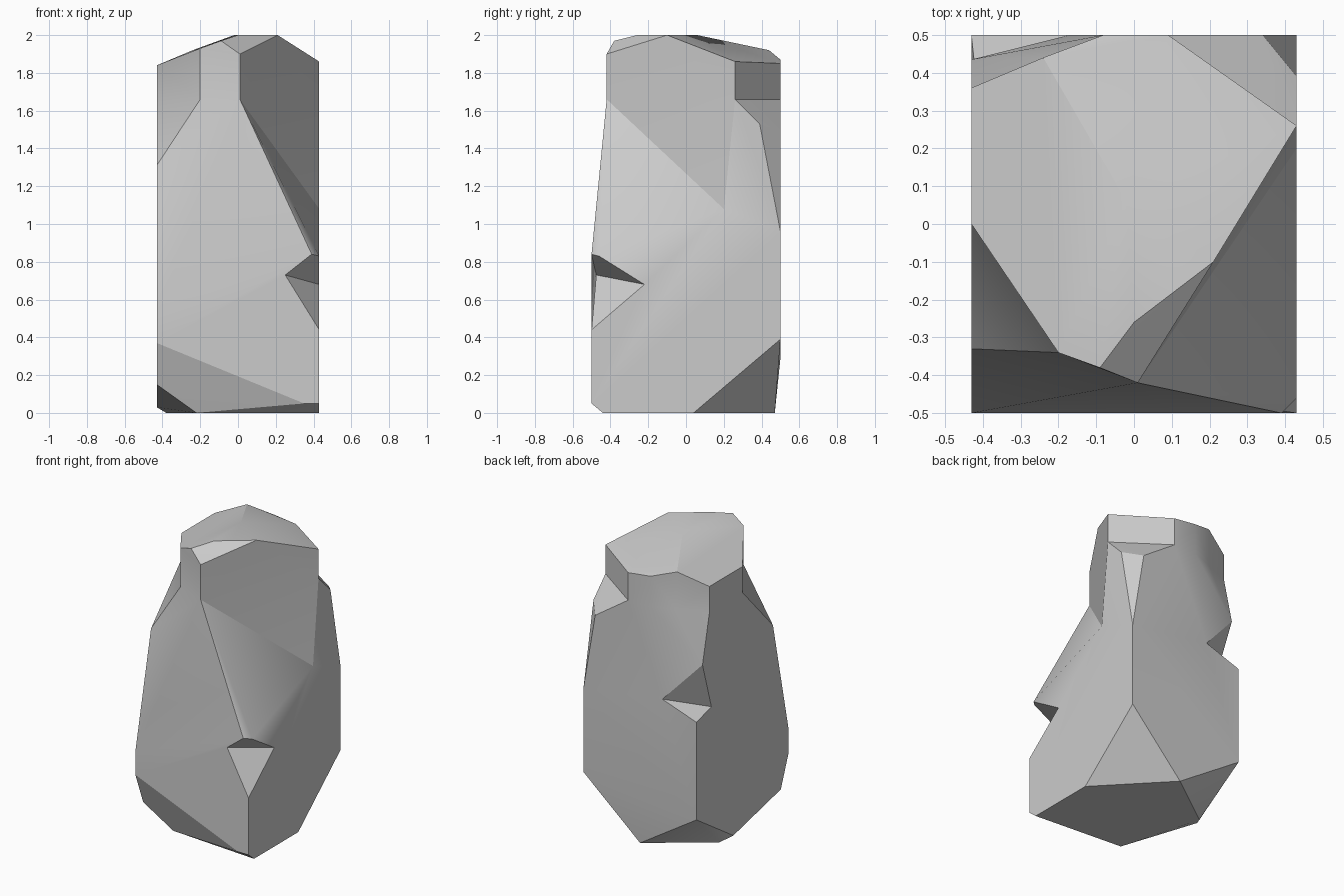
import bpy
import bmesh
import math
from mathutils import Vector

default_cube = bpy.data.objects.get("Cube")
if default_cube:
    bpy.data.objects.remove(default_cube, do_unlink=True)

SIDE, BACK, FRONT = 0.43, 0.5, -0.5
NECK_HEIGHT = 1.66


def stone_material():
    grey = (0.6, 0.6, 0.6, 1)
    material = bpy.data.materials.new("stone grey")
    material.use_nodes = True
    material.diffuse_color = grey
    shader = material.node_tree.nodes["Principled BSDF"]
    shader.inputs["Base Color"].default_value = grey
    shader.inputs["Roughness"].default_value = 0.9
    return material


def add_hull(bm, points):
    """Wrap a convex solid around a few corner points, merging flat facets."""
    verts = [bm.verts.new(point) for point in points]
    result = bmesh.ops.convex_hull(bm, input=verts)
    spare = {item for item in result["geom_interior"] + result["geom_unused"]
             if isinstance(item, bmesh.types.BMVert) and not item.link_faces}
    bmesh.ops.delete(bm, geom=list(spare), context="VERTS")
    verts = [v for v in verts if v.is_valid]
    edges = list({edge for v in verts for edge in v.link_edges})
    bmesh.ops.dissolve_limit(bm, angle_limit=math.radians(0.1),
                             verts=verts, edges=edges)


def vert_at(bm, point):
    return min(bm.verts, key=lambda v: (v.co - Vector(point)).length)


def edge_at(bm, start, end):
    return bm.edges.get((vert_at(bm, start), vert_at(bm, end)))


def split_face(first, second):
    """Add an edge between two corners of the same face."""
    for face in first.link_faces:
        if second in face.verts:
            bmesh.utils.face_split(face, first, second)
            return


def pull_edge(bm, start, end, target, opposite):
    """Bend an edge inwards to a target and fold the facet beside it."""
    corner = vert_at(bm, start)
    far_corner = vert_at(bm, opposite)
    bend = bmesh.utils.edge_split(edge_at(bm, start, end), corner, 0.5)[1]
    bend.co = target
    split_face(bend, far_corner)


# Upright neck: plan outline with the height of its upper rim
neck_front = (0.01, -0.42, 1.9)
neck_left = (-0.2, -0.34, 1.93)
ridge_back = (-0.24, 0.44, 1.92)
neck_rim = [
    neck_front, neck_left, (-SIDE, 0, 1.84), (-SIDE, 0.36, 1.84),
    ridge_back, (-0.08, BACK, 1.87), (0.09, BACK, 1.85), (SIDE, 0.26, 1.86),
]
neck_base = [(x, y, NECK_HEIGHT) for x, y, z in neck_rim]
base_front, base_left, base_back, base_right = (neck_base[i] for i in (0, 1, 5, 7))

# Crown facets
ridge_top = (-0.02, 0.06, 2)
crown = [(-0.09, -0.38, 1.97), (0, -0.26, 2), (0.21, -0.1, 2), ridge_top]

# Shoulders, where the neck widens into the body
shoulder_left = (-SIDE, -0.33, 1.31)
back_chip_top = (-SIDE, 0.435, 1.33)
front_chip_top = (0.39, FRONT, 0.84)
side_chip_top = (SIDE, -0.46, 0.83)
shoulders = [
    shoulder_left, back_chip_top, front_chip_top, side_chip_top,
    (SIDE, 0.39, 1.53), (0.34, BACK, 1.49),
]

# Upright corners of the body
left_corner = (-SIDE, FRONT, 0.53)
skirt_left = (-SIDE, FRONT, 0.37)
skirt_right = (0.35, FRONT, 0.05)
back_chip_base = (-SIDE, BACK, 0.96)
front_chip_base = (SIDE, FRONT, 0.44)
body_corners = [
    left_corner, skirt_left, skirt_right, back_chip_base, front_chip_base,
    (-SIDE, BACK, 0.29), (SIDE, BACK, 0.96), (SIDE, BACK, 0.39),
    (SIDE, FRONT, 0.05),
]

# Faceted underside
underside = [
    (-SIDE, -0.415, 0.15), (-SIDE, 0.1, 0.03),
    (-0.22, -0.39, 0), (SIDE, -0.44, 0), (SIDE, 0.04, 0),
    (0.02, 0.47, 0), (-0.38, 0.18, 0),
]

bm = bmesh.new()
add_hull(bm, neck_base + shoulders + body_corners + underside)

# Hollow below the neck on the right
pull_edge(bm, base_right, side_chip_top, (SIDE, 0.2, 1.08), base_front)

# Chip out of the front corner
front_crease = (0.25, -0.475, 0.73)
pull_edge(bm, front_chip_top, front_chip_base, front_crease, side_chip_top)
pull_edge(bm, side_chip_top, front_chip_base, (SIDE, -0.22, 0.68), front_crease)

# Chip out of the back corner, with a thin ledge along the side
back_crease, side_crease = (-0.17, BACK, 1.05), (-0.41, 0.31, 0.99)
pull_edge(bm, base_back, back_chip_base, back_crease, back_chip_top)
pull_edge(bm, back_chip_top, back_chip_base, side_crease, back_crease)
split_face(vert_at(bm, side_crease), vert_at(bm, left_corner))
split_face(vert_at(bm, back_chip_base), vert_at(bm, left_corner))

# Neck and crown, welded to the body without the inner caps
add_hull(bm, neck_rim + neck_base + crown)
caps = [face for face in bm.faces
        if all(abs(v.co.z - NECK_HEIGHT) < 0.001 for v in face.verts)]
bmesh.ops.delete(bm, geom=caps, context="FACES_ONLY")
bmesh.ops.remove_doubles(bm, verts=bm.verts, dist=0.001)
bmesh.ops.recalc_face_normals(bm, faces=bm.faces)

# Crisp ridges between shallow facets
for start, end in ((ridge_top, ridge_back), (skirt_left, skirt_right),
                   (shoulder_left, base_left)):
    ridge = edge_at(bm, start, end)
    if ridge:
        ridge.smooth = False

mesh = bpy.data.meshes.new("rock")
bm.to_mesh(mesh)
bm.free()
mesh.materials.append(stone_material())
rock = bpy.data.objects.new("rock", mesh)
bpy.context.collection.objects.link(rock)

# Soft shading across shallow facets, crisp at the main edges
bpy.ops.object.select_all(action="DESELECT")
rock.select_set(True)
bpy.context.view_layer.objects.active = rock
bpy.ops.object.shade_smooth_by_angle(angle=math.radians(30), keep_sharp_edges=True)
